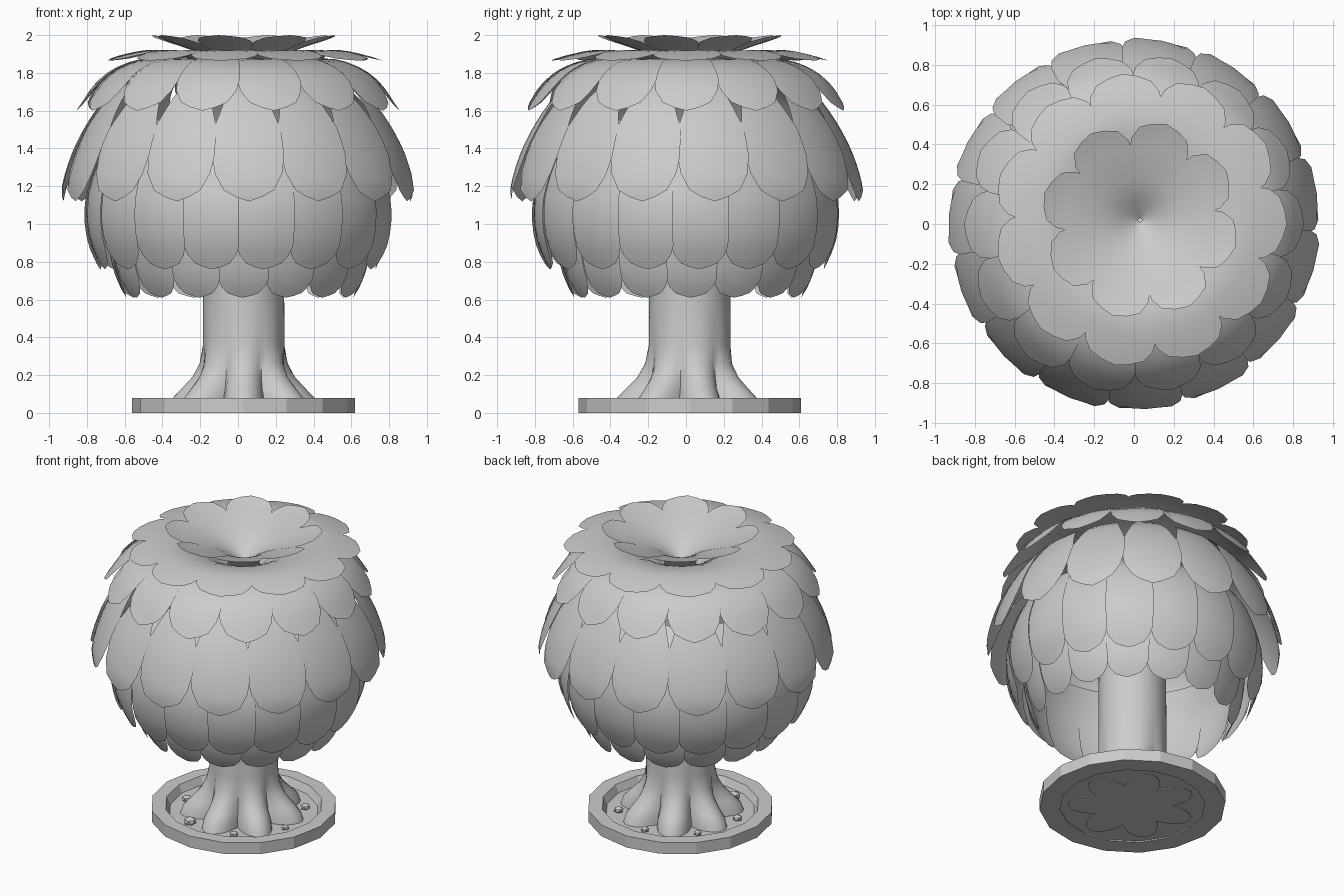
import bpy, bmesh, math, random
from mathutils import Vector

cube = bpy.data.objects.get("Cube")
if cube:
    bpy.data.objects.remove(cube, do_unlink=True)

random.seed(4)
grey = bpy.data.materials.new("plain_grey")
grey.use_nodes = True
COLOUR = (0.6, 0.6, 0.6, 1)
grey.diffuse_color = COLOUR
grey.node_tree.nodes["Principled BSDF"].inputs["Base Color"].default_value = COLOUR

AXIS = (0.03, 0.02)


def finish(name, bm, centre=(0, 0), fix=True, angle=40):
    """Turn a bmesh into a named, smooth-shaded grey object."""
    if fix:
        bmesh.ops.recalc_face_normals(bm, faces=bm.faces[:])
    mesh = bpy.data.meshes.new(name)
    bm.to_mesh(mesh)
    bm.free()
    obj = bpy.data.objects.new(name, mesh)
    bpy.context.collection.objects.link(obj)
    obj.location = (centre[0], centre[1], 0)
    mesh.materials.append(grey)
    bpy.ops.object.select_all(action="DESELECT")
    obj.select_set(True)
    bpy.context.view_layer.objects.active = obj
    bpy.ops.object.shade_smooth_by_angle(angle=math.radians(angle))
    return obj


def along(profile, t):
    """Smooth point (radius, z) at a fraction t of the profile length."""
    pts = [Vector(p) for p in profile]
    lengths = [(b - a).length for a, b in zip(pts, pts[1:])]
    d = max(0, min(1, t)) * sum(lengths)
    i = 0
    while i < len(lengths) - 1 and d > lengths[i]:
        d -= lengths[i]
        i += 1
    u = min(1, d / lengths[i])
    p1, p2 = pts[i], pts[i + 1]
    p0 = pts[i - 1] if i else 2 * p1 - p2
    p3 = pts[i + 2] if i + 2 < len(pts) else 2 * p2 - p1
    return 0.5 * (2 * p1 + (p2 - p0) * u + (2 * p0 - 5 * p1 + 4 * p2 - p3) * u * u
                  + (3 * p1 - p0 - 3 * p2 + p3) * u ** 3)


# Outline of a leaf end: sideways position and how far it reaches past the notch
HALF = [(0, 1), (0.33, 0.9), (0.66, 0.74), (0.9, 0.38), (1, 0)]
OUTLINE = [(-a, g) for a, g in reversed(HALF[1:])] + HALF
ROWS = 12


def leaf_layer(name, profile, count, turn, notch, gap=0, narrow=1, centre=(0, 0)):
    """Ring of pointed leaves; below 'gap' each leaf narrows to the inner end."""
    bm = bmesh.new()
    pitch = math.tau / count
    for n in range(count):
        mid = math.radians(turn - 90) + n * pitch
        grid = []
        for a, reach in OUTLINE:
            end = notch + (1 - notch) * reach
            column = []
            for k in range(ROWS + 1):
                t = end * k / ROWS
                r, z = along(profile, t)
                width = 1 if t >= gap else narrow + (1 - narrow) * t / gap
                ang = mid + a * width * pitch * 0.52
                r += 0.008 * a * t
                column.append(bm.verts.new((r * math.cos(ang), r * math.sin(ang), z)))
            grid.append(column)
        for c, d in zip(grid, grid[1:]):
            for k in range(ROWS):
                bm.faces.new((c[k], c[k + 1], d[k + 1], d[k]))
    return finish(name, bm, centre, fix=False)


# Canopy, from the open crown down to the lowest skirt
leaf_layer("crown_leaves",
           [(0.01, 1.78), (0.15, 1.87), (0.3, 1.93), (0.42, 1.97), (0.5, 2.0)],
           8, 29.5, 0.72, centre=AXIS)
leaf_layer("upper_leaves",
           [(0.1, 1.76), (0.3, 1.88), (0.48, 1.92), (0.62, 1.9), (0.74, 1.865)],
           11, 23, 0.8, centre=AXIS)
leaf_layer("shoulder_leaves",
           [(0.2, 1.82), (0.45, 1.875), (0.62, 1.84), (0.75, 1.75), (0.855, 1.6)],
           14, 13, 0.74)
leaf_layer("broad_leaves",
           [(0.6, 1.75), (0.7, 1.67), (0.8, 1.53), (0.88, 1.37), (0.93, 1.2), (0.925, 1.12)],
           15, 3.5, 0.66, gap=0.44, narrow=0.5)
leaf_layer("lower_leaves",
           [(0.5, 1.55), (0.7, 1.4), (0.79, 1.2), (0.81, 1.05), (0.79, 0.9), (0.73, 0.76)],
           17, 10.6, 0.855)
leaf_layer("bottom_leaves",
           [(0.65, 1.2), (0.7, 1.0), (0.68, 0.8), (0.64, 0.68), (0.6, 0.61)],
           16, 1.5, 0.81, centre=(0.01, 0.01))


def rings(name, loops, centre, caps=True, closed=False, angle=40):
    """Skin a stack of vertex loops."""
    bm = bmesh.new()
    stack = [[bm.verts.new(p) for p in loop] for loop in loops]
    pairs = list(zip(stack, stack[1:]))
    if closed:
        pairs.append((stack[-1], stack[0]))
    for a, b in pairs:
        for i in range(len(a)):
            j = (i + 1) % len(a)
            bm.faces.new((a[i], a[j], b[j], b[i]))
    if caps:
        bm.faces.new(stack[0])
        bm.faces.new(stack[-1])
    return finish(name, bm, centre, angle=angle)


# Trunk with seven flared roots: height, radius, root size
def trunk_loop(z, radius, root, sides=70):
    loop = []
    for i in range(sides):
        ang = math.tau * i / sides - math.pi / 2
        lobe = 2 * abs(math.cos(3.5 * (ang + math.pi / 2))) - 1
        r = radius + root * lobe
        loop.append((r * math.cos(ang), r * math.sin(ang), z))
    return loop


TRUNK = [(0.005, 0.33, 0.08), (0.08, 0.315, 0.07), (0.13, 0.28, 0.055), (0.19, 0.247, 0.03),
         (0.26, 0.225, 0.012), (0.36, 0.216, 0), (0.6, 0.215, 0), (1.45, 0.21, 0)]
rings("trunk", [trunk_loop(*row) for row in TRUNK], AXIS)


# Planter rim and soil
def circle(r, z, sides=16):
    return [(r * math.cos(math.tau * i / sides), r * math.sin(math.tau * i / sides), z)
            for i in range(sides)]


rings("planter_rim", [circle(0.59, 0), circle(0.59, 0.08), circle(0.5, 0.08), circle(0.46, 0)],
      AXIS, caps=False, closed=True, angle=20)
rings("soil", [circle(0.465, 0.012), circle(0.475, 0.03)], AXIS, angle=20)

# Pebbles between the roots
for n in range(7):
    bm = bmesh.new()
    bmesh.ops.create_icosphere(bm, subdivisions=1, radius=random.uniform(0.025, 0.045))
    ang = math.tau * (n + 0.5) / 7 - math.pi / 2
    for v in bm.verts:
        v.co.z = v.co.z * 0.7 + 0.05
        v.co.x += 0.39 * math.cos(ang)
        v.co.y += 0.39 * math.sin(ang)
    finish("pebble", bm, AXIS, angle=20)
